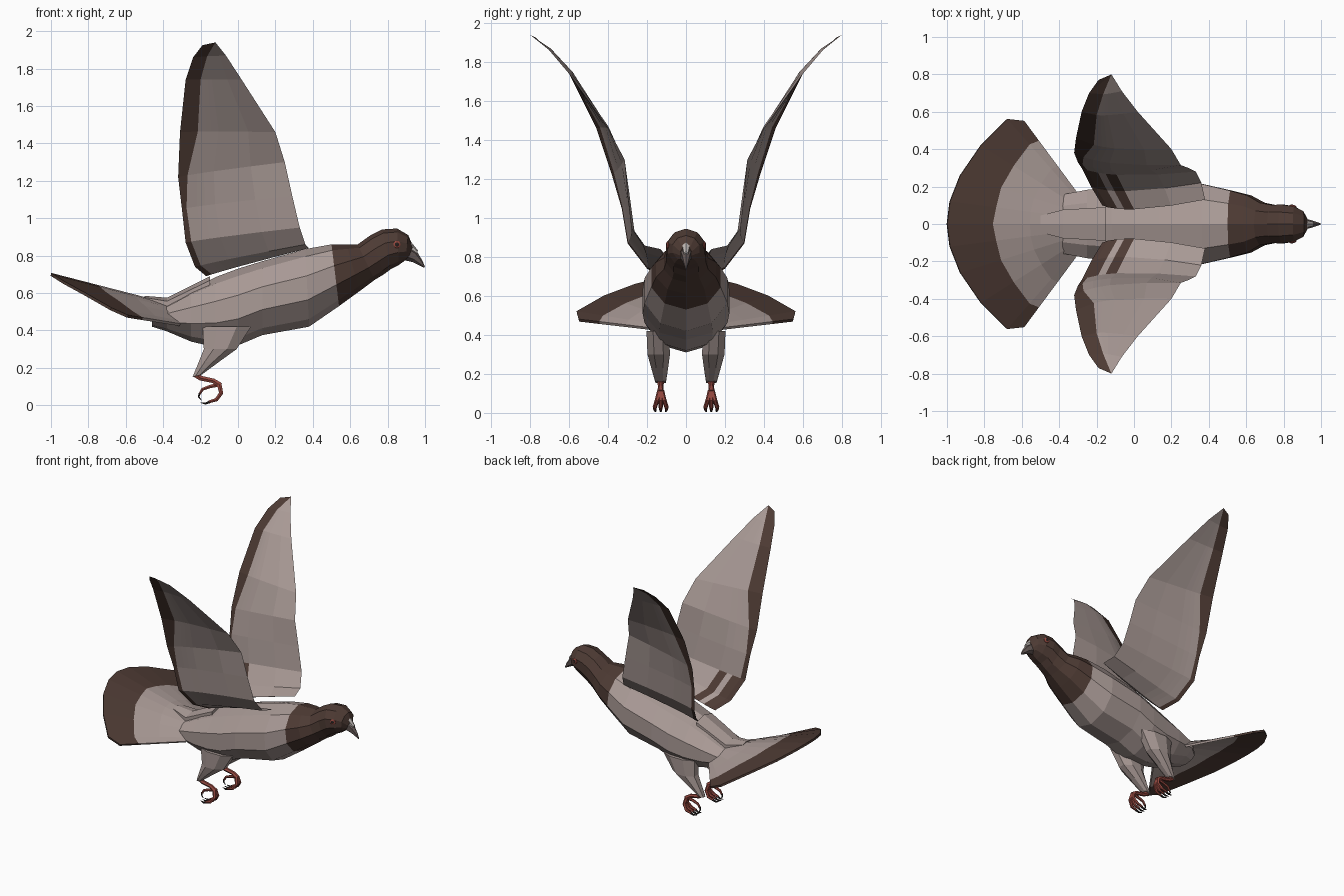
import bpy, bmesh, math
from mathutils import Vector

if "Cube" in bpy.data.objects:
    bpy.data.objects.remove(bpy.data.objects["Cube"])


def mat(name, rgb):
    m = bpy.data.materials.new(name)
    m.diffuse_color = (*rgb, 1)
    m.use_nodes = True
    m.node_tree.nodes["Principled BSDF"].inputs["Base Color"].default_value = m.diffuse_color
    return m


GREY = mat("warm_grey_feather", (0.40, 0.325, 0.305))
BROWN = mat("dark_brown_feather", (0.075, 0.043, 0.034))
RED = mat("red_skin", (0.30, 0.065, 0.05))
BEAK = mat("beak_grey", (0.13, 0.10, 0.095))
PALE = mat("pale_cere", (0.5, 0.46, 0.44))
BLACK = mat("black_claw", (0.02, 0.015, 0.014))


def make(name, bm, mats, mirror=False):
    bmesh.ops.remove_doubles(bm, verts=bm.verts, dist=0.0005)
    bmesh.ops.recalc_face_normals(bm, faces=bm.faces)
    me = bpy.data.meshes.new(name)
    bm.to_mesh(me)
    bm.free()
    for m in mats:
        me.materials.append(m)
    ob = bpy.data.objects.new(name, me)
    bpy.context.collection.objects.link(ob)
    if mirror:
        mod = ob.modifiers.new("mirror", 'MIRROR')
        mod.use_axis = (False, True, False)
        mod.use_mirror_merge = False
    return ob


def skin(bm, rings, rule=lambda k: 0):
    """Bridge equal-length vertex rings and cap both ends."""
    vs = [[bm.verts.new(p) for p in r] for r in rings]
    n = len(vs[0])
    for k in range(len(vs) - 1):
        for i in range(n):
            j = (i + 1) % n
            f = bm.faces.new((vs[k][i], vs[k][j], vs[k + 1][j], vs[k + 1][i]))
            f.material_index = rule(k)
    bm.faces.new(vs[0][::-1]).material_index = rule(0)
    bm.faces.new(vs[-1]).material_index = rule(len(vs) - 2)


def section(xt, zt, xb, zb, w, y=0, n=10):
    """Oval ring between a top point and a bottom point."""
    out = []
    for i in range(n):
        a = 2 * math.pi * (i + 0.5) / n
        s = 0.5 + 0.5 * math.sin(a) / math.sin(math.pi * 0.5 * (n // 2 * 2 - 2) / n * 1.25 if n == 10 else math.pi / 2)
        out.append((xb + (xt - xb) * s, y + w * 1.04 * math.cos(a), zb + (zt - zb) * s))
    return out


def tube(bm, pts, radii, n=6):
    pts = [Vector(p) for p in pts]
    rings = []
    for k, p in enumerate(pts):
        t = (pts[min(k + 1, len(pts) - 1)] - pts[max(k - 1, 0)]).normalized()
        u = Vector((0, 1, 0))
        u = (u - t * u.dot(t)).normalized()
        v = t.cross(u)
        rings.append([p + radii[k] * (u * math.cos(2 * math.pi * i / n) + v * math.sin(2 * math.pi * i / n))
                      for i in range(n)])
    skin(bm, rings)


# Body, neck and head: one loft, brown from the neck ring forward
bm = bmesh.new()
BODY = [(-0.46, 0.50, -0.46, 0.42, 0.09), (-0.38, 0.54, -0.38, 0.395, 0.16),
        (-0.25, 0.62, -0.25, 0.34, 0.185), (-0.12, 0.685, -0.12, 0.31, 0.20),
        (0.0, 0.73, 0.0, 0.32, 0.215), (0.13, 0.77, 0.13, 0.375, 0.225),
        (0.36, 0.835, 0.38, 0.42, 0.215), (0.50, 0.86, 0.54, 0.53, 0.18),
        (0.58, 0.86, 0.65, 0.61, 0.155), (0.64, 0.86, 0.73, 0.67, 0.115),
        (0.71, 0.91, 0.78, 0.70, 0.103), (0.77, 0.94, 0.82, 0.73, 0.105),
        (0.85, 0.945, 0.86, 0.75, 0.095), (0.91, 0.91, 0.895, 0.775, 0.07),
        (0.935, 0.85, 0.91, 0.785, 0.03)]
skin(bm, [section(*r) for r in BODY], lambda k: 1 if k >= 7 else 0)
make("body", bm, [GREY, BROWN])

# Beak with a pale cere on its top
bm = bmesh.new()
skin(bm, [section(0.91, 0.865, 0.89, 0.775, 0.034, n=6), section(0.955, 0.825, 0.935, 0.765, 0.022, n=6),
          section(0.985, 0.775, 0.975, 0.745, 0.010, n=6), section(0.999, 0.742, 0.996, 0.735, 0.003, n=6)])
make("beak", bm, [BEAK])
bm = bmesh.new()
skin(bm, [section(0.922, 0.878, 0.915, 0.835, 0.022, n=6), section(0.962, 0.828, 0.95, 0.80, 0.012, n=6)])
make("cere", bm, [PALE])

# Eyes: red rim and dark pupil
for name, r, d, m in (("eye_rim", 0.02, 0.095, RED), ("pupil", 0.012, 0.099, BLACK)):
    bm = bmesh.new()
    bmesh.ops.create_uvsphere(bm, u_segments=10, v_segments=6, radius=r)
    for v in bm.verts:
        v.co = (0.85 + v.co.x, d + v.co.y * 0.35 - v.co.x * 0.2, 0.86 + v.co.z)
    make(name, bm, [m], True)

# Wings: stations of leading edge, trailing edge and brown band width
WING = [((0.38, 0.13, 0.84), (-0.17, 0.10, 0.69), 0.03), ((0.36, 0.22, 0.86), (-0.23, 0.20, 0.74), 0.03),
        ((0.33, 0.28, 0.95), (-0.28, 0.30, 0.87), 0.03), ((0.29, 0.30, 1.12), (-0.30, 0.33, 1.05), 0.025),
        ((0.25, 0.315, 1.30), (-0.32, 0.38, 1.22), 0.05), ((0.20, 0.40, 1.46), (-0.31, 0.46, 1.46), 0.095),
        ((0.02, 0.60, 1.74), (-0.28, 0.60, 1.74), 0.08), ((-0.065, 0.71, 1.87), (-0.24, 0.70, 1.86), 0.075),
        ((-0.12, 0.80, 1.94), (-0.19, 0.77, 1.925), 0.069)]
bm = bmesh.new()
layers = []
for side in (0, 1):
    grid = []
    for le, te, band in WING:
        le, te = Vector(le), Vector(te)
        b = band / (le.x - te.x)
        row = []
        for t in (0, b, b + (1 - b) * 0.1, b + (1 - b) * 0.17, b + (1 - b) * 0.27, b + (1 - b) * 0.65, 1):
            p = te.lerp(le, t)
            bulge = 0.035 * math.sin(math.pi * t ** 0.7) * min(1, (le.x - te.x) / 0.5)
            p += Vector((0, -0.9, 0.4)) * bulge * (1 if side else 0.3)
            row.append(bm.verts.new(p))
        grid.append(row)
    layers.append(grid)
    for k in range(len(grid) - 1):
        for c in range(6):
            f = bm.faces.new((grid[k][c], grid[k][c + 1], grid[k + 1][c + 1], grid[k + 1][c]))
            bar = side == 1 and k < 2 and c in (1, 3)
            f.material_index = 1 if c == 0 or bar else 0
for k in (0, -1):
    a, b = layers[0][k], layers[1][k]
    for c in range(6):
        vs = (a[c], a[c + 1], b[c + 1], b[c])
        bm.faces.new(vs)
make("wings", bm, [GREY, BROWN], True)

# Tail fan: spokes from root to rim, brown beyond the band fraction
SPOKES = [((-0.36, 0, 0.535), (-1.0, 0, 0.70), 0.62), ((-0.37, 0.04, 0.53), (-0.985, 0.12, 0.69), 0.60),
          ((-0.36, 0.08, 0.515), (-0.93, 0.26, 0.655), 0.62), ((-0.35, 0.12, 0.49), (-0.82, 0.42, 0.595), 0.63),
          ((-0.33, 0.16, 0.45), (-0.68, 0.56, 0.515), 0.66), ((-0.31, 0.17, 0.43), (-0.59, 0.55, 0.475), 0.72)]
bm = bmesh.new()
rows = []
for root, rim, f in [((a[0], -a[1], a[2]), (b[0], -b[1], b[2]), f) for a, b, f in SPOKES[:0:-1]] + SPOKES:
    root, rim = Vector(root), Vector(rim)
    rows.append([bm.verts.new(root.lerp(rim, t)) for t in (0, f * 0.5, f, 1)])
for a, b in zip(rows, rows[1:]):
    for c in range(3):
        bm.faces.new((a[c], a[c + 1], b[c + 1], b[c])).material_index = c == 2
tail = make("tail_fan", bm, [GREY, BROWN])
mod = tail.modifiers.new("thickness", 'SOLIDIFY')
mod.thickness = 0.015
mod.offset = 0

# Rump feathers over the tail root
bm = bmesh.new()
skin(bm, [section(-0.50, 0.585, -0.50, 0.55, 0.05, n=6), section(-0.38, 0.575, -0.38, 0.50, 0.085, n=6),
          section(-0.15, 0.69, -0.15, 0.6, 0.10, n=6)])
make("rump", bm, [GREY])

# Feathered thighs
bm = bmesh.new()
skin(bm, [section(-0.19, 0.165, -0.245, 0.15, 0.028, 0.13, 8), section(-0.10, 0.23, -0.215, 0.23, 0.045, 0.135, 8),
          section(0.0, 0.30, -0.19, 0.30, 0.06, 0.14, 8), section(0.08, 0.42, -0.20, 0.42, 0.06, 0.145, 8)])
make("thighs", bm, [GREY], True)

# Shanks and curled toes, with dark claws
bm = bmesh.new()
claws = bmesh.new()
tube(bm, [(-0.225, 0.13, 0.165), (-0.20, 0.13, 0.145), (-0.13, 0.13, 0.13), (-0.095, 0.13, 0.105)],
     [0.02, 0.015, 0.014, 0.018])
for s in (-1, 0, 1):
    def at(x, spread, z):
        return (x, 0.13 + s * spread, z)
    tube(bm, [at(-0.10, 0.005, 0.11), at(-0.09, 0.018, 0.065), at(-0.115, 0.03, 0.03), at(-0.155, 0.03, 0.018)],
         [0.014, 0.012, 0.011, 0.008])
    tube(claws, [at(-0.15, 0.03, 0.018), at(-0.175, 0.027, 0.009), at(-0.20, 0.024, 0.014)], [0.008, 0.006, 0.002])
tube(bm, [(-0.10, 0.13, 0.11), (-0.15, 0.13, 0.10), (-0.19, 0.13, 0.085), (-0.205, 0.13, 0.06)],
     [0.012, 0.01, 0.009, 0.007])
tube(claws, [(-0.205, 0.13, 0.065), (-0.21, 0.13, 0.045), (-0.195, 0.13, 0.025)], [0.007, 0.005, 0.002])
make("feet", bm, [RED], True)
make("claws", claws, [BLACK], True)
